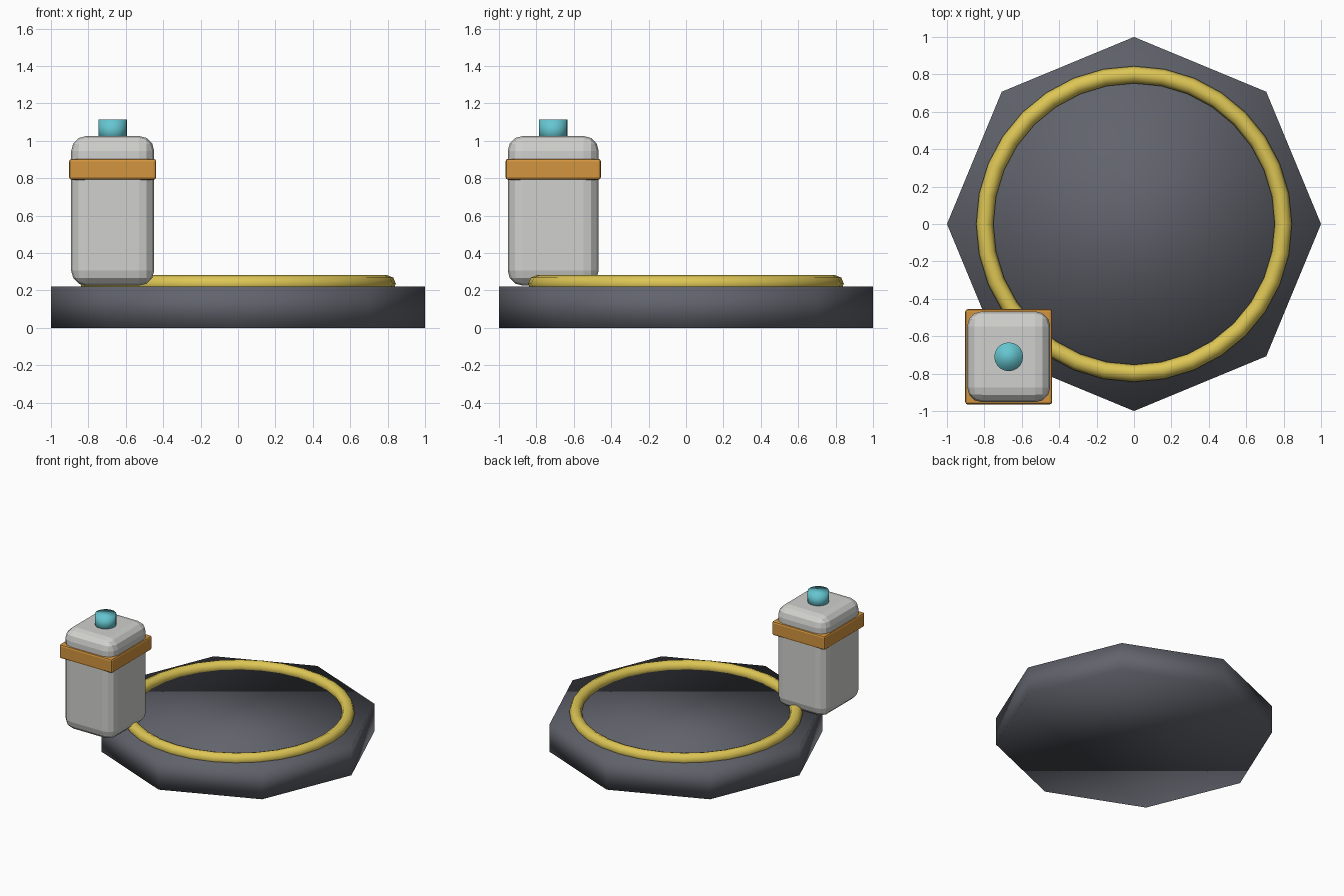
import bpy
import bmesh
from mathutils import Matrix

old = bpy.data.objects.get("Cube")
if old:
    bpy.data.objects.remove(old, do_unlink=True)


def material(name, rgb):
    m = bpy.data.materials.new(name)
    m.use_nodes = True
    m.diffuse_color = (*rgb, 1)
    m.node_tree.nodes["Principled BSDF"].inputs["Base Color"].default_value = (*rgb, 1)
    return m


slate = material("slate grey", (0.12, 0.125, 0.15))
yellow = material("yellow", (0.72, 0.56, 0.09))
light_grey = material("light grey", (0.63, 0.63, 0.61))
orange = material("orange", (0.65, 0.30, 0.05))
teal = material("teal", (0.13, 0.56, 0.63))


def finish(obj, name, mat, smooth):
    obj.name = name
    obj.data.name = name
    obj.data.materials.append(mat)
    for p in obj.data.polygons:
        p.use_smooth = smooth


def cylinder(name, mat, sides, radius, x, y, z0, z1):
    bpy.ops.mesh.primitive_cylinder_add(
        vertices=sides, radius=radius, depth=z1 - z0, location=(x, y, (z0 + z1) / 2))
    finish(bpy.context.object, name, mat, True)


def rounded_box(name, mat, size, center, bevel, segments):
    bm = bmesh.new()
    bmesh.ops.create_cube(bm, size=1, matrix=Matrix.Diagonal((*size, 1)))
    bmesh.ops.bevel(bm, geom=bm.edges[:], offset=bevel, segments=segments,
                    profile=0.5, affect='EDGES')
    mesh = bpy.data.meshes.new(name)
    bm.to_mesh(mesh)
    bm.free()
    obj = bpy.data.objects.new(name, mesh)
    obj.location = center
    bpy.context.collection.objects.link(obj)
    finish(obj, name, mat, False)


# Octagonal platform, softly shaded
cylinder("platform", slate, 8, 1.0, 0, 0, 0, 0.222)

# Ring resting in the platform top
bpy.ops.mesh.primitive_torus_add(
    major_segments=32, minor_segments=8, major_radius=0.798, minor_radius=0.046,
    location=(0, 0, 0.236))
finish(bpy.context.object, "platform_ring", yellow, True)

# Canister with its strap and cap at the front right corner
cx, cy = -0.67, -0.71
rounded_box("canister", light_grey, (0.444, 0.486, 0.8), (cx, cy, 0.626), 0.08, 3)
rounded_box("canister_strap", orange, (0.465, 0.51, 0.112), (cx, cy, 0.848), 0.014, 2)
cylinder("canister_cap", teal, 20, 0.077, cx, cy, 1.0, 1.113)
